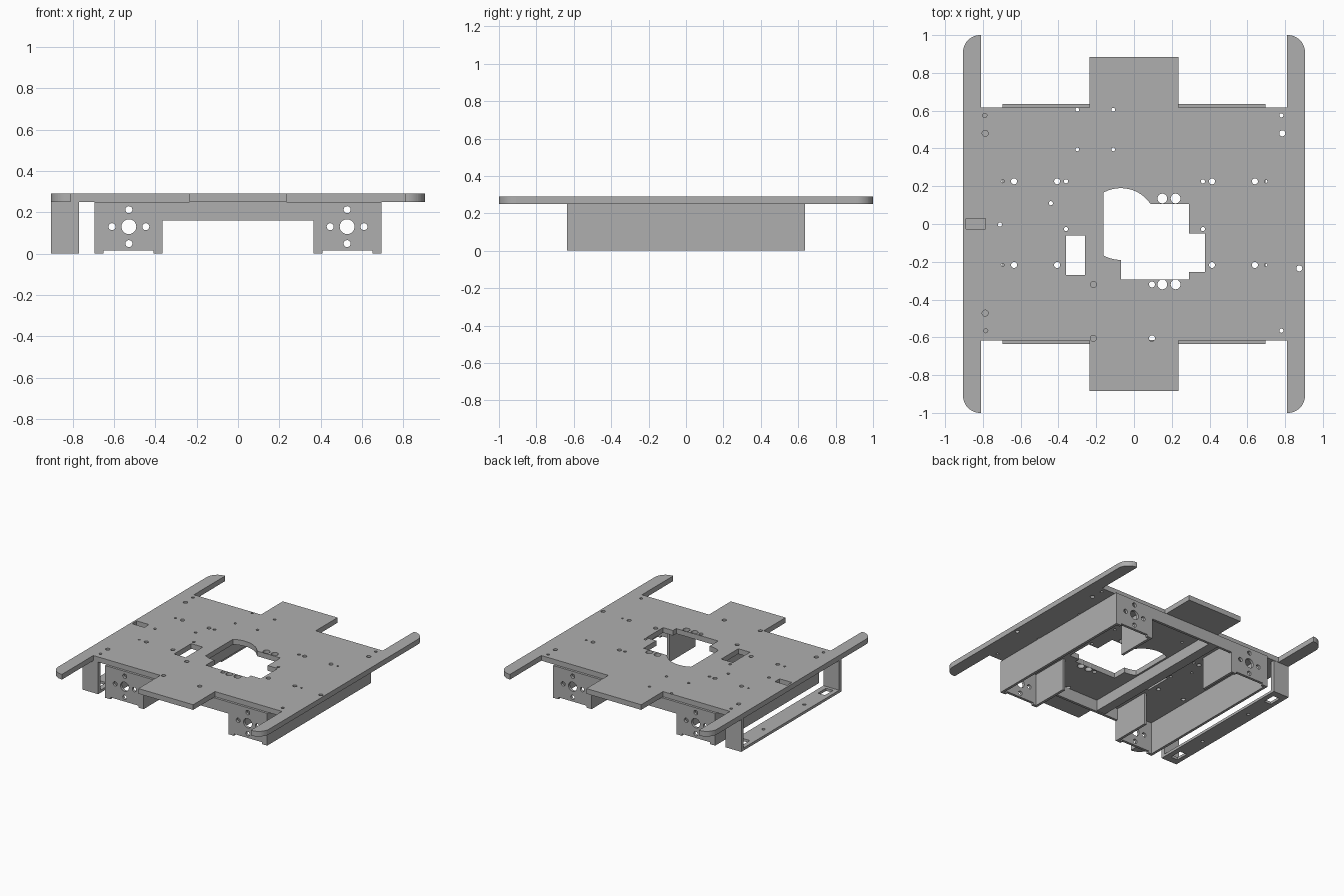
import bpy, bmesh
from math import cos, sin, radians, pi
from mathutils import Matrix

if "Cube" in bpy.data.objects:
    bpy.data.objects.remove(bpy.data.objects["Cube"], do_unlink=True)

grey = bpy.data.materials.new("plain_grey")
grey.use_nodes = True
grey.diffuse_color = (0.43, 0.43, 0.43, 1)
grey.node_tree.nodes["Principled BSDF"].inputs["Base Color"].default_value = grey.diffuse_color


def arc(cx, cy, r, start, end, n=12):
    return [(cx + r * cos(radians(start + (end - start) * i / n)),
             cy + r * sin(radians(start + (end - start) * i / n))) for i in range(n + 1)]


def circle(cx, cy, r):
    return arc(cx, cy, r, 0, 360, 20)[:-1]


def rect(x0, x1, y0, y1):
    return [(x0, y0), (x1, y0), (x1, y1), (x0, y1)]


def panel(name, loops, thick, matrix):
    """Extruded flat sheet: the first loop is the outline, the others are holes."""
    curve = bpy.data.curves.new(name, 'CURVE')
    curve.dimensions = '2D'
    curve.fill_mode = 'BOTH'
    curve.extrude = thick / 2
    for pts in loops:
        s = curve.splines.new('POLY')
        s.points.add(len(pts) - 1)
        for p, (x, y) in zip(s.points, pts):
            p.co = (x, y, 0, 1)
        s.use_cyclic_u = True
    tmp = bpy.data.objects.new(name, curve)
    bpy.context.scene.collection.objects.link(tmp)
    bpy.context.view_layer.update()
    mesh = bpy.data.meshes.new_from_object(
        tmp.evaluated_get(bpy.context.evaluated_depsgraph_get()))
    bpy.data.objects.remove(tmp, do_unlink=True)
    bm = bmesh.new()
    bm.from_mesh(mesh)
    bmesh.ops.remove_doubles(bm, verts=bm.verts, dist=1e-5)
    bm.transform(matrix)
    bmesh.ops.recalc_face_normals(bm, faces=bm.faces)
    bm.to_mesh(mesh)
    bm.free()
    for f in mesh.polygons:
        f.use_smooth = False
    mesh.materials.clear()
    mesh.materials.append(grey)
    ob = bpy.data.objects.new(name, mesh)
    bpy.context.scene.collection.objects.link(ob)
    return ob


def flat(z):
    return Matrix.Translation((0, 0, z))


def facing_y(y):
    return Matrix.Translation((0, y, 0)) @ Matrix.Rotation(pi / 2, 4, 'X')


def box(name, x0, x1, y0, y1, z0, z1):
    return panel(name, [rect(x0, x1, y0, y1)], z1 - z0, flat((z0 + z1) / 2))


# Deck outline: one quarter mirrored into four, with rounded arm tips
quarter = [(0.235, 0.885), (0.235, 0.617), (0.81, 0.617), (0.81, 1.0)] \
    + arc(0.815, 0.91, 0.09, 90, 0)
upper = quarter + [(0.905, 0)]
right = upper + [(x, -y) for x, y in reversed(quarter)]
outline = right + [(-x, y) for x, y in reversed(right)]

# Deck openings and drilled holes
opening = arc(-0.07, 0, 0.19, 33.5, 118.5) + arc(-0.07, 0, 0.19, 241.5, 270, 6) + [
    (-0.07, -0.295), (0.29, -0.295), (0.29, -0.255), (0.375, -0.255),
    (0.375, -0.05), (0.29, -0.05), (0.29, 0.105)]
holes = [opening, rect(-0.36, -0.26, -0.27, -0.06), rect(-0.89, -0.785, -0.027, 0.03)]
for y in (0.135, -0.32):
    holes += [circle(x, y, 0.026) for x in (0.15, 0.22)]
for y in (0.226, -0.217):
    holes += [circle(x, y, 0.016) for x in (-0.635, -0.407, 0.413, 0.64)]
    holes += [circle(x, y, 0.008) for x in (-0.695, 0.698)]
for x in (-0.3, -0.11):
    holes += [circle(x, 0.395, 0.01), circle(x, 0.605, 0.01)]
for x in (-0.215, 0.095):
    holes += [circle(x, -0.32, 0.016), circle(x, -0.605, 0.016)]
for x, y in ((-0.79, 0.575), (-0.785, -0.565), (0.78, 0.575), (0.78, -0.565),
             (-0.36, 0.226), (0.365, 0.226), (-0.36, -0.027), (0.365, -0.027),
             (-0.44, 0.11), (-0.71, -0.003)):
    holes.append(circle(x, y, 0.011))
for x, y in ((-0.788, 0.48), (-0.788, -0.472), (0.785, 0.48), (0.875, -0.235)):
    holes.append(circle(x, y, 0.016))
panel("deck", [outline] + holes, 0.04, flat(0.27))

# End plates: two legs joined by a bridge, with notched feet and motor holes
half = [(0.365, 0.16), (0.365, 0), (0.41, 0), (0.41, 0.015), (0.65, 0.015),
        (0.65, 0), (0.695, 0), (0.695, 0.25)]
end_outline = half + [(-x, z) for x, z in reversed(half)]
motor_holes = []
for cx in (-0.528, 0.528):
    motor_holes.append(circle(cx, 0.13, 0.036))
    for dx, dz in ((0.082, 0), (-0.082, 0), (0, 0.082), (0, -0.082)):
        motor_holes.append(circle(cx + dx, 0.13 + dz, 0.017))
for name, y in (("front_end_plate", -0.625), ("back_end_plate", 0.625)):
    panel(name, [end_outline] + motor_holes, 0.02, facing_y(y))

# Long side walls and the short inner walls beside each leg
for side, s in (("left", 1), ("right", -1)):
    a, b = sorted((s * 0.675, s * 0.695))
    box(side + "_side_wall", a, b, -0.635, 0.635, 0, 0.25)
    a, b = sorted((s * 0.365, s * 0.385))
    for end, e in (("front", -1), ("back", 1)):
        c, d = sorted((e * 0.32, e * 0.615))
        box(f"{side}_{end}_inner_wall", a, b, c, d, 0, 0.25)

# Stiffening bar under the deck
box("stiffener_bar", -0.25, -0.175, -0.615, 0.615, 0.165, 0.25)

# Hanging bracket along the right edge
for name, y in (("bracket_front_post", -0.6), ("bracket_back_post", 0.6)):
    panel(name, [rect(-0.905, -0.77, 0, 0.25)], 0.03, facing_y(y))
strip_holes = [circle(-0.84, y, 0.012) for y in (-0.25, 0.25)]
strip_holes += [rect(-0.87, -0.81, y - 0.05, y + 0.05) for y in (-0.51, 0.51)]
panel("bracket_strip", [rect(-0.905, -0.77, -0.585, 0.585)] + strip_holes, 0.02, flat(0.01))
